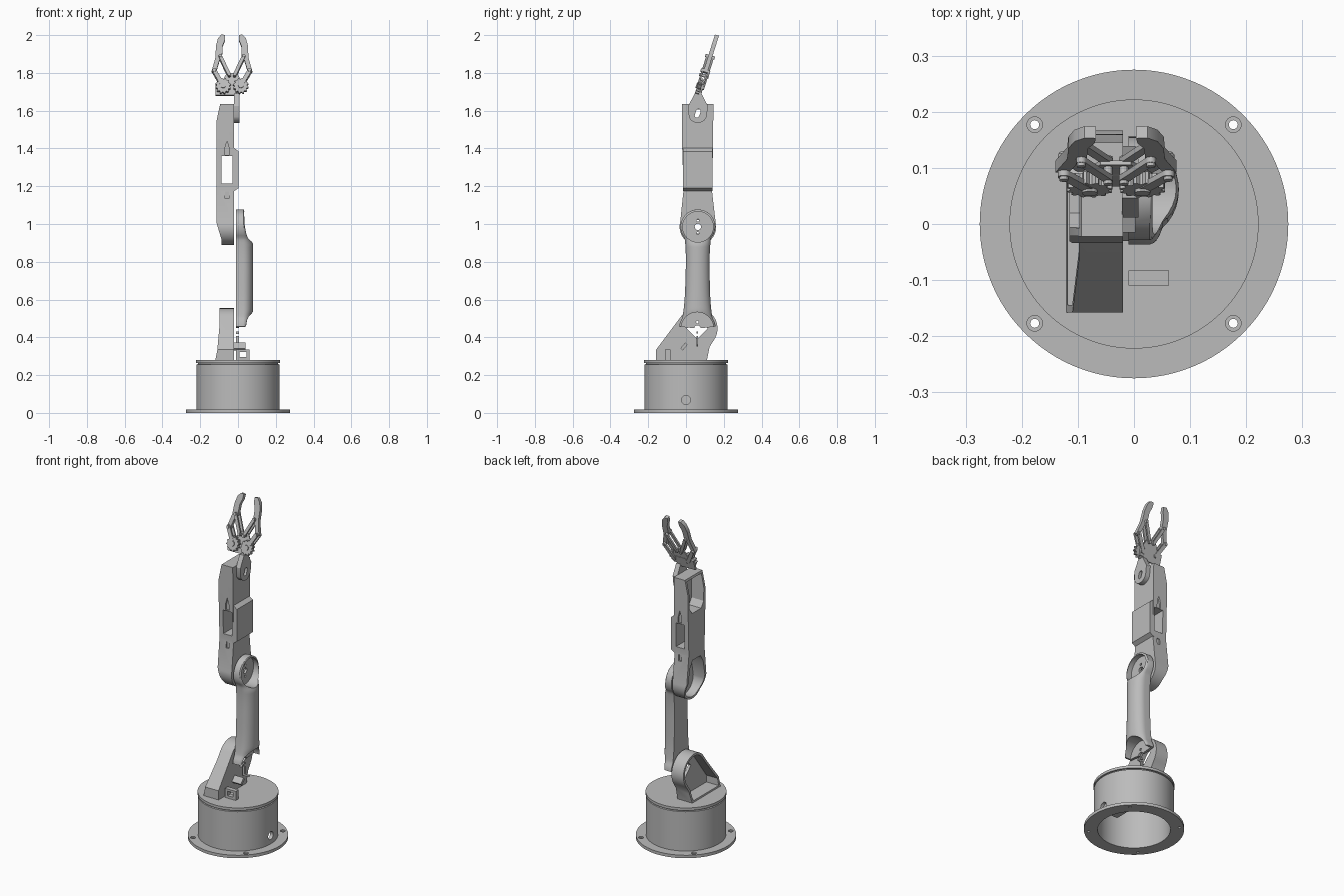
import bpy, bmesh, math
from math import sin, cos, pi, radians, sqrt
from mathutils import Matrix, Vector

old = bpy.data.objects.get("Cube")
if old:
    bpy.data.objects.remove(old, do_unlink=True)

grey = bpy.data.materials.new("plain grey")
grey.use_nodes = True
grey.diffuse_color = (0.5, 0.5, 0.5, 1)
grey.node_tree.nodes["Principled BSDF"].inputs["Base Color"].default_value = (0.5, 0.5, 0.5, 1)


def finish(name, bm):
    bmesh.ops.recalc_face_normals(bm, faces=bm.faces)
    me = bpy.data.meshes.new(name)
    bm.to_mesh(me)
    bm.free()
    me.materials.append(grey)
    ob = bpy.data.objects.new(name, me)
    bpy.context.collection.objects.link(ob)
    return ob


def prism(name, pts, axis, a, b):
    """Extrude a 2D outline along an axis from a to b."""
    place = {"x": lambda u, v, w: (w, u, v), "y": lambda u, v, w: (u, w, v),
             "z": lambda u, v, w: (u, v, w)}[axis]
    bm = bmesh.new()
    face = bm.faces.new([bm.verts.new(place(u, v, a)) for u, v in pts])
    ext = bmesh.ops.extrude_face_region(bm, geom=[face])
    move = Vector(place(0, 0, b - a))
    bmesh.ops.translate(bm, verts=[g for g in ext["geom"] if isinstance(g, bmesh.types.BMVert)], vec=move)
    return finish(name, bm)


def loft(name, rings, closed=False):
    """Skin a list of equal-length rings; cap the ends unless closed."""
    bm = bmesh.new()
    vs = [[bm.verts.new(p) for p in r] for r in rings]
    n = len(vs[0])
    for i in range(len(vs) if closed else len(vs) - 1):
        p, q = vs[i], vs[(i + 1) % len(vs)]
        for j in range(n):
            bm.faces.new((p[j], p[(j + 1) % n], q[(j + 1) % n], q[j]))
    if not closed:
        bm.faces.new(vs[0])
        bm.faces.new(vs[-1])
    return finish(name, bm)


def arc(c, r, a0=0, a1=360, n=32):
    full = abs(a1 - a0) == 360
    return [(c[0] + r * cos(radians(a0 + (a1 - a0) * i / (n if full else n - 1))),
             c[1] + r * sin(radians(a0 + (a1 - a0) * i / (n if full else n - 1)))) for i in range(n)]


def rect(u0, u1, v0, v1):
    return [(u0, v0), (u1, v0), (u1, v1), (u0, v1)]


def bar(p, q, r):
    """Round-ended bar outline between two points."""
    t = math.degrees(math.atan2(q[1] - p[1], q[0] - p[0]))
    return arc(q, r, t - 90, t + 90, 10) + arc(p, r, t + 90, t + 270, 10)


def inset(pts, d):
    """Mitred inward offset of a counter-clockwise outline."""
    out = []
    for i, p in enumerate(pts):
        p, a, b = Vector(p), Vector(pts[i - 1]), Vector(pts[(i + 1) % len(pts)])
        e, f = (p - a).normalized(), (b - p).normalized()
        n, m = Vector((-e.y, e.x)), Vector((-f.y, f.x))
        out.append(tuple(p + (n + m) * d / (1 + n.dot(m))))
    return out


def combine(ob, tools, op="DIFFERENCE"):
    for t in tools:
        mod = ob.modifiers.new("cut", "BOOLEAN")
        mod.operation, mod.solver, mod.object = op, "EXACT", t
        bpy.context.view_layer.objects.active = ob
        bpy.ops.object.modifier_apply(modifier=mod.name)
        bpy.data.objects.remove(t, do_unlink=True)


def cut(ob, pts, axis, a, b):
    combine(ob, [prism("cutter", pts, axis, a, b)])


def keep(ob, pts, axis, a, b):
    combine(ob, [prism("limit", pts, axis, a, b)], "INTERSECT")


# Hollow base drum with flange and turntable
section = [(0.2, 0), (0.275, 0), (0.275, 0.018), (0.22, 0.018), (0.22, 0.256), (0.212, 0.258), (0.2, 0.258)]
base = loft("base_drum", [[(r * cos(a * pi / 48), r * sin(a * pi / 48), z) for r, z in section]
                          for a in range(96)], closed=True)
for sx in (-1, 1):
    for sy in (-1, 1):
        c = (sx * 0.177, sy * 0.177)
        cut(base, arc(c, 0.008, n=16), "z", -0.1, 0.1)
        cut(base, arc(c, 0.014, n=16), "z", 0.01, 0.1)
cut(base, arc((0, 0.068), 0.024, n=24), "x", 0.1, 0.3)
prism("turntable_neck", arc((0, 0), 0.212, n=96), "z", 0.245, 0.266)
prism("turntable", arc((0, 0), 0.222, n=96), "z", 0.264, 0.28)
prism("base_servo", rect(0.02, 0.12, -0.12, -0.04), "z", 0.12, 0.25)

# Shoulder bracket: open-backed shell on the turntable
SH, EL, WR = (0.06, 0.447), (0.063, 0.985), (0.062, 1.585)
outline = [(-0.158, 0.275), (0.11, 0.275), (0.125, 0.35)] + arc(SH, 0.107, -35, 143, 24) + [(-0.158, 0.335)]
bracket = prism("shoulder_bracket", outline, "x", -0.125, -0.02)
keep(bracket, [(-0.122, 0.27), (-0.02, 0.27), (-0.02, 0.6), (-0.098, 0.6), (-0.098, 0.46), (-0.11, 0.33)],
     "y", -0.3, 0.3)
hollow = inset(outline, 0.014)
cut(bracket, hollow, "x", -0.2, -0.036)
cut(bracket, arc(SH, 0.055, n=4), "x", -0.1, 0)

# Cable guide and clip
guide = prism("cable_guide", rect(-0.01, 0.062, 0.275, 0.335), "y", -0.11, -0.083)
cut(guide, rect(0.008, 0.044, 0.295, 0.322), "y", -0.2, 0)
prism("cable_clip", [(-0.03, 0.342), (-0.018, 0.33), (0.008, 0.36), (-0.004, 0.372)], "x", -0.025, 0.04)


# Upper arm: rounded D-section with circular ends and a waist
def spread(z):
    """Centre and half width of the arm at height z."""
    t = (z - SH[1]) / (EL[1] - SH[1])
    k = min(max(t, 0), 1)
    y = SH[0] + k * (EL[0] - SH[0])
    w = 0.058 + 0.022 * abs(2 * k - 1) ** 3 + 0.012 * (1 - k)
    for c, r in ((SH, 0.097), (EL, 0.092)):
        w = max(w if 0 < t < 1 else 0.004, sqrt(max(0, r * r - (z - c[1]) ** 2)))
    return y, w


def depth(z):
    knots = [(0.34, 0.032), (0.42, 0.05), (0.54, 0.08), (0.89, 0.08), (1.0, 0.042), (1.09, 0.03)]
    for (a, p), (b, q) in zip(knots, knots[1:]):
        if z <= b:
            return p + (q - p) * (z - a) / (b - a)
    return knots[-1][1]


lo, hi, rings = SH[1] - 0.0965, EL[1] + 0.0915, []
for i in range(81):
    z = (lo + hi) / 2 - (hi - lo) / 2 * cos(pi * i / 80)
    y, w = spread(z)
    d = depth(z)
    e = min(d, 0.028)
    rings.append([(-0.01, y - w, z)] +
                 [(e + (d - e) * sin(pi * j / 14), y - w * cos(pi * j / 14), z) for j in range(15)] +
                 [(-0.01, y + w, z)])
arm = loft("upper_arm", rings)
for c, r in ((SH, 0.086), (EL, 0.081)):
    cut(arm, arc(c, r, n=48), "x", 0.004, 0.2)
    for dz, h in ((0, 0.017), (0.034, 0.007), (-0.034, 0.007)):
        cut(arm, arc((c[0], c[1] + dz), h, n=16), "x", -0.1, 0.1)

# Forearm: box shell, pocketed at both ends, with a window in the middle
outline = [(0.145, 1.635), (-0.022, 1.635), (-0.02, 1.4), (-0.013, 1.18)] + \
    arc(EL, 0.097, 165, 375, 28) + [(0.137, 1.18), (0.143, 1.4)]
forearm = prism("forearm", outline, "x", -0.12, -0.02)
keep(forearm, [(-0.088, 0.87), (-0.02, 0.87), (-0.02, 1.65), (-0.09, 1.65), (-0.098, 1.62), (-0.115, 1.54),
               (-0.115, 1.01), (-0.088, 0.92)], "y", -0.3, 0.3)
cut(forearm, [(-0.005, 1.46), (0.02, 1.425), (0.105, 1.425), (0.13, 1.46), (0.13, 1.622), (-0.007, 1.622)],
    "x", -0.2, -0.034)
cut(forearm, arc(EL, 0.084, 180, 360, 24) + [(0.125, 1.1), (0.1, 1.14), (0.025, 1.14), (0.0, 1.1)],
    "x", -0.2, -0.034)
for c, r in ((EL, 0.05), (WR, 0.03)):
    cut(forearm, arc(c, r, 45, 405, 4), "x", -0.1, 0)
cut(forearm, rect(-0.088, -0.028, 1.215, 1.36), "y", -0.2, 0.3)
for s, t in ((-0.1, -0.008), (0.133, 0.2)):
    cut(forearm, [(-0.07, 1.365), (-0.047, 1.365), (-0.047, 1.4), (-0.058, 1.44), (-0.07, 1.4)], "y", s, t)
    cut(forearm, rect(-0.068, -0.048, 1.135, 1.172), "y", s, t)
prism("forearm_sleeve", [(-0.03, 1.175), (-0.02, 1.175), (0.003, 1.19), (0.003, 1.385), (-0.02, 1.402),
                         (-0.03, 1.402)], "y", -0.015, 0.139)

# Wrist plate
wrist = prism("wrist_plate", arc(WR, 0.05, 200, 340, 14) + [(0.116, 1.625), (0.082, 1.69), (0.046, 1.69),
                                                           (0.012, 1.625)], "x", -0.021, 0.008)
cut(wrist, bar((0.058, 1.575), (0.066, 1.597), 0.012), "x", -0.1, 0.1)

# Gripper: drawn upright, then tilted back as one
MID, TILT, FOOT = -0.032, radians(17.5), Vector((0, 0.062, 1.68))
tilt = Matrix.Translation(FOOT) @ Matrix.Rotation(-TILT, 4, "X") @ Matrix.Diagonal((1, 1, 1 / cos(TILT), 1))


def grip(name, pts, a, b):
    ob = prism(name, [(u, v - FOOT.z) for u, v in pts], "y", a, b)
    ob.data.transform(tilt)
    return ob


grip("gripper_mount", rect(-0.118, 0.003, 1.683, 1.745), 0.004, 0.016)
grip("gripper_palm", [(-0.09, 1.7), (0.026, 1.7), (0.03, 1.74), (-0.005, 1.8), (-0.06, 1.8), (-0.094, 1.74)],
     0.006, 0.014)
for side, word in ((-1, "right"), (1, "left")):
    def flip(pts):
        return [(MID + side * u, v) for u, v in pts]
    gear, knee, root, tip = (0.047, 1.728), (0.093, 1.808), (0.014, 1.785), (0.062, 1.885)
    teeth = [arc(gear, 0.041 if (i // 2) % 2 else 0.034, i * 7.5, 360 + i * 7.5, 48)[0] for i in range(48)]
    grip(word + "_gear", flip(teeth), -0.018, 0.004)
    grip(word + "_gear_hub", flip(arc(gear, 0.014, n=16)), -0.024, 0.02)
    grip(word + "_finger", flip([(0.108, 1.805), (0.087, 1.88), (0.085, 1.94), (0.074, 1.98), (0.056, 2.0),
                                 (0.036, 1.998), (0.038, 1.97), (0.05, 1.94), (0.052, 1.885), (0.066, 1.865),
                                 (0.086, 1.798)]), -0.01, 0.012)
    for k, (a, b) in enumerate(((-0.02, -0.01), (0.012, 0.022))):
        grip(f"{word}_crank_{k}", flip(bar(gear, knee, 0.011)), a, b)
        grip(f"{word}_link_{k}", flip(bar(root, tip, 0.009)), a, b)
    for k, p in enumerate((knee, root, tip)):
        grip(f"{word}_pin_{k}", flip(arc(p, 0.008, n=12)), -0.026, 0.026)

# Smooth round walls, keep hard edges
bpy.ops.object.select_all(action="DESELECT")
for ob in bpy.context.scene.objects:
    if ob.type == "MESH" and grey.name in ob.data.materials:
        ob.select_set(True)
        bpy.context.view_layer.objects.active = ob
bpy.ops.object.shade_smooth_by_angle(angle=radians(30))
